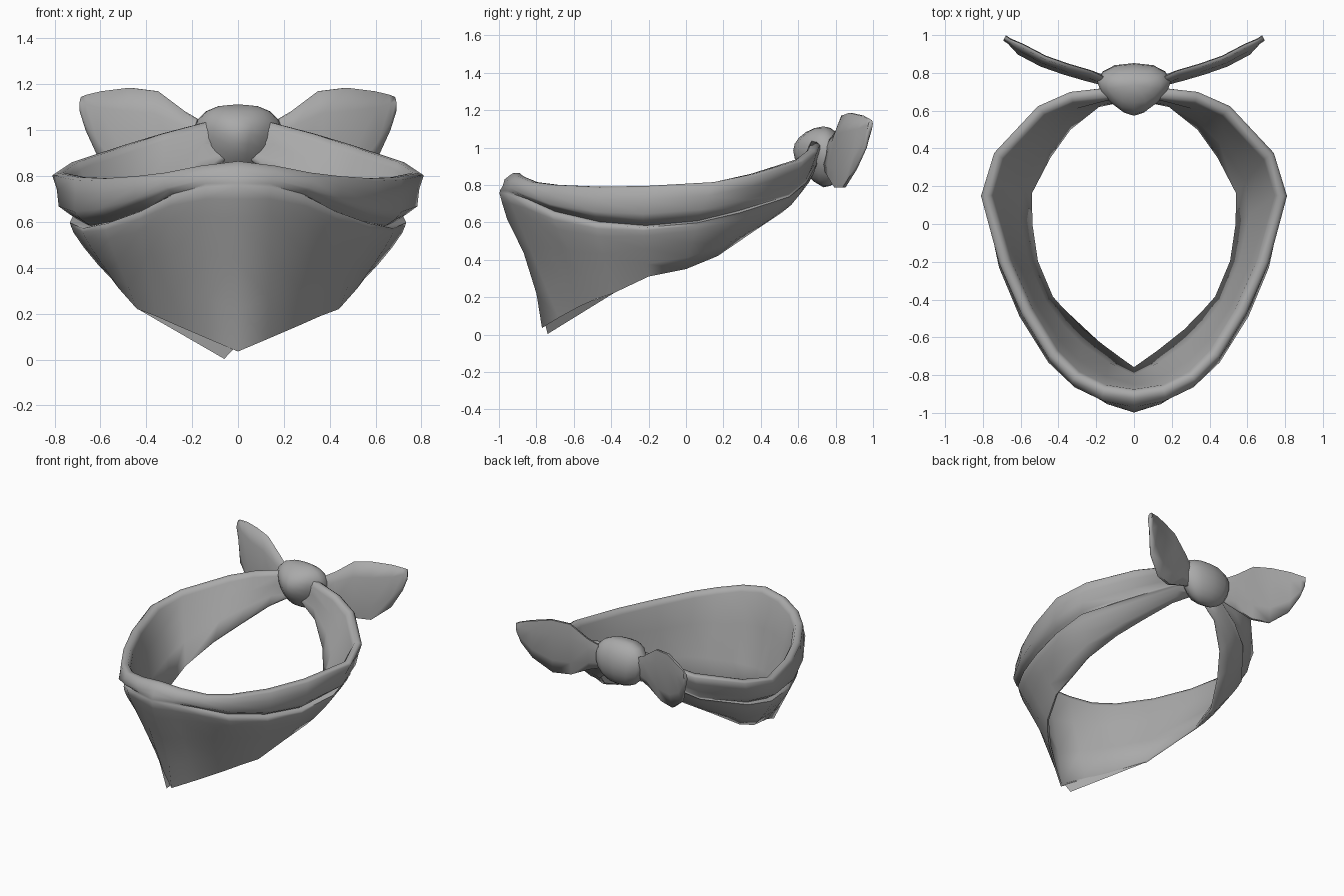
import bpy, bmesh, math
from mathutils import Vector as V

if "Cube" in bpy.data.objects:
    bpy.data.objects.remove(bpy.data.objects["Cube"])

cloth = bpy.data.materials.new("grey cloth")
cloth.diffuse_color = (0.4, 0.4, 0.4, 1)
cloth.use_nodes = True
cloth.node_tree.nodes["Principled BSDF"].inputs["Base Color"].default_value = cloth.diffuse_color


def finish(name, bm, mirror=False, angle=50):
    bmesh.ops.recalc_face_normals(bm, faces=bm.faces)
    me = bpy.data.meshes.new(name)
    bm.to_mesh(me)
    bm.free()
    me.materials.append(cloth)
    ob = bpy.data.objects.new(name, me)
    bpy.context.collection.objects.link(ob)
    bpy.ops.object.select_all(action='DESELECT')
    ob.select_set(True)
    bpy.context.view_layer.objects.active = ob
    bpy.ops.object.shade_smooth_by_angle(angle=math.radians(angle))
    if mirror:
        m = ob.modifiers.new("mirror", 'MIRROR')
        m.merge_threshold = 0.002
    return ob


def loft(rings, cap_start, cap_end):
    bm = bmesh.new()
    vs = [[bm.verts.new(p) for p in r] for r in rings]
    n = len(rings[0])
    for a, b in zip(vs, vs[1:]):
        for i in range(n):
            j = (i + 1) % n
            bm.faces.new((a[i], a[j], b[j], b[i]))
    if cap_start:
        bm.faces.new(vs[0])
    if cap_end:
        bm.faces.new(vs[-1])
    return bm


# Band: three guide lines from the front centre round to the knot
RIM = [(0, -.91, .865), (.16, -.885, .845), (.31, -.81, .815), (.43, -.69, .80),
       (.57, -.46, .79), (.685, -.2, .795), (.78, .15, .815), (.715, .36, .86),
       (.49, .60, .935), (.33, .67, .985), (.14, .69, 1.035), (.05, .69, .98)]
CREASE = [(0, -.995, .765), (.14, -.95, .76), (.29, -.85, .72), (.41, -.71, .655),
          (.56, -.47, .60), (.66, -.22, .58), (.71, .06, .605), (.69, .28, .66),
          (.49, .54, .745), (.35, .63, .82), (.17, .69, .92), (.05, .70, .92)]
HEM = [(0, -.77, .035), (.13, -.68, .09), (.27, -.57, .15), (.36, -.48, .19),
       (.44, -.39, .22), (.52, -.2, .31), (.55, .0, .35), (.55, .17, .42),
       (.45, .36, .55), (.34, .51, .65), (.19, .63, .78), (.05, .66, .87)]
FOLD = [0, .1, .6, 1, 1, 1, .9, .45, 0, 0, 0, 0]       # depth of the fold
FULL = [0, 0, .1, .2, .3, .4, .8, 1, 1, .9, .5, .2]    # roundness of the lower part

rings = []
for i, (f, g) in enumerate(zip(FOLD, FULL)):
    r, c, h = V(RIM[i]), V(CREASE[i]), V(HEM[i])
    t = V(RIM[min(i + 1, 11)]) - V(RIM[max(i - 1, 0)])
    n = V((t.y, -t.x, 0)).normalized() if 0 < i else V((0, -1, 0))
    up = V((0, 0, 1))
    front = 1 if i == 0 else 0
    inner = r - n * .035 - up * .03
    inner_hem = h - n * .012 + up * .008
    rings.append([
        inner_hem,
        inner_hem.lerp(inner, .35), inner_hem.lerp(inner, .7) + n * .01,
        inner, r - n * .018, r + n * .012,
        r + n * .03 - up * .012,
        r.lerp(c, .35) + n * (.03 + .005 * f), r.lerp(c, .7) + n * (.01 + .035 * f + .012 * g),
        c + n * (.025 * f + .012 * g * (1 - f)) + up * .025 * (f + .2),
        c - n * (.018 * f - .014 * g * (1 - f)) + up * .003 * f,
        c + n * (.003 + .01 * f + .014 * g) - up * .008,
        c.lerp(h, .09) + n * (.007 + .018 * f + .012 * g),
        c.lerp(h, .2) + n * (.007 + .02 * f + .018 * g),
        c.lerp(h, .45) + n * (.004 + .01 * f + .028 * g - .03 * front),
        c.lerp(h, .75) + n * (.003 + .022 * g - .03 * front), h])
finish("band", loft(rings, False, True), mirror=True, angle=80)

# Under layer: corner of the second cloth layer showing below the front point
bm = bmesh.new()
bm.faces.new([bm.verts.new(p) for p in
              ((-.06, -.74, .003), (-.01, -.753, .055), (-.27, -.56, .16),
               (-.44, -.385, .222))])
finish("under_layer", bm)

# Knot: rounded lump, wide at the top, narrowing to a point at the front
bm = bmesh.new()
bmesh.ops.create_uvsphere(bm, u_segments=14, v_segments=10, radius=1)
for v in bm.verts:
    x, y, z = v.co
    x = math.copysign(abs(x) ** .8, x) * (1 + .12 * z)
    if y < 0:
        x *= (1 + .55 * y) * (1 - .4 * z * y)
        z = z * (1 + .25 * y) - .2 * y
    v.co = (x * .2, .735 + y * (.117 if y > 0 else .162), .95 + z * .163)
finish("knot", bm, angle=60)

# Tails: leaf-shaped loose ends, given as x, y, bottom z, top z
TAIL = [(.13, .75, .88, 1.02), (.24, .785, .84, 1.08), (.36, .82, .785, 1.17),
        (.48, .862, .785, 1.185), (.6, .925, .885, 1.17), (.66, .968, 1.0, 1.155),
        (.685, .985, 1.08, 1.145)]
rings = []
for i, (x, y, lo, hi) in enumerate(TAIL):
    n = V((.45, -.9, 0)) * (.022 if i < 5 else .013)
    lean = V((-.008, .018, 0)) * (1 if 0 < i < 5 else .3)
    bot, top = V((x, y, lo)) - lean, V((x, y, hi)) + lean
    rings.append([bot + n * .4, bot.lerp(top, .25) + n, bot.lerp(top, .75) + n,
                  top + n * .4, top - n * .4, bot.lerp(top, .75) - n,
                  bot.lerp(top, .25) - n, bot - n * .4])
finish("tails", loft(rings, True, True), mirror=True, angle=75)
